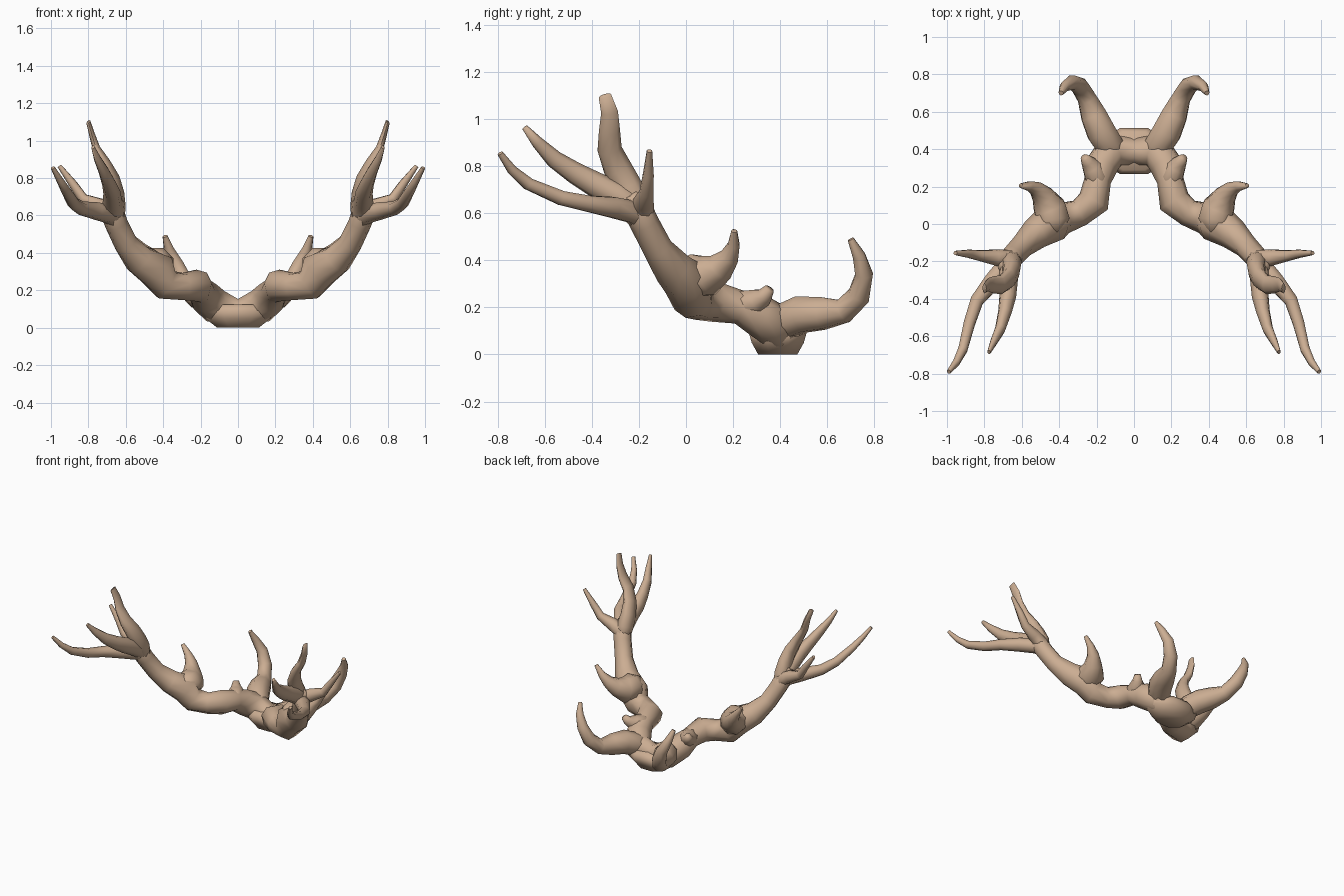
import bpy, bmesh, math
from mathutils import Vector

if "Cube" in bpy.data.objects:
    bpy.data.objects.remove(bpy.data.objects["Cube"])

mat = bpy.data.materials.new("antler_tan")
mat.diffuse_color = (0.60, 0.42, 0.29, 1)
mat.use_nodes = True
mat.node_tree.nodes["Principled BSDF"].inputs["Base Color"].default_value = mat.diffuse_color


def finish(name, bm, mirror=True):
    bmesh.ops.recalc_face_normals(bm, faces=bm.faces)
    me = bpy.data.meshes.new(name)
    bm.to_mesh(me)
    bm.free()
    me.materials.append(mat)
    ob = bpy.data.objects.new(name, me)
    bpy.context.collection.objects.link(ob)
    if mirror:
        ob.modifiers.new("mirror", 'MIRROR').use_axis[0] = True
    bpy.ops.object.select_all(action='DESELECT')
    ob.select_set(True)
    bpy.context.view_layer.objects.active = ob
    bpy.ops.object.shade_smooth_by_angle(angle=math.radians(80))
    return ob


def skin_rings(bm, rings, cap_start=True):
    n = len(rings[0])
    for a, b in zip(rings, rings[1:]):
        for i in range(n):
            j = (i + 1) % n
            bm.faces.new((a[i], a[j], b[j], b[i]))
    if cap_start:
        bm.faces.new(rings[0][::-1])
    bm.faces.new(rings[-1])


def tine(name, pts, squash=(1, 1, 1), centre_start=False, n=8):
    """Tapered tube through (x, y, z, radius); squash flattens it towards the tip."""
    bm = bmesh.new()
    P = [Vector(p[:3]) for p in pts]
    rings, u = [], Vector((0, 0, 1))
    for k, p in enumerate(P):
        t = Vector((0, 0, 0))
        if k > 0:
            t += (p - P[k - 1]).normalized()
        if k < len(P) - 1:
            t += (P[k + 1] - p).normalized()
        t.normalize()
        if centre_start and k == 0:
            t = Vector((1, 0, 0))
        u = u - t * u.dot(t)
        if u.length < 0.05:
            u = t.orthogonal()
        u.normalize()
        v = t.cross(u)
        f = min(1, 1.5 * k / (len(P) - 1))
        ring = []
        for i in range(n):
            a = 2 * math.pi * (i + 0.5) / n
            o = (u * math.cos(a) + v * math.sin(a)) * pts[k][3]
            ring.append(bm.verts.new(p + Vector([o[c] * (1 + (squash[c] - 1) * f) for c in range(3)])))
        rings.append(ring)
    skin_rings(bm, rings, not centre_start)
    return finish(name, bm)


# skull base with flat underside
bm = bmesh.new()
rings = []
for z, rx, ry in [(0, .12, .09), (.05, .19, .12), (.09, .20, .132), (.125, .15, .11)]:
    rings.append([bm.verts.new((rx * math.cos(a), .39 + ry * math.sin(a), z))
                  for a in [2 * math.pi * (i + .5) / 8 for i in range(8)]])
skin_rings(bm, rings)
finish("skull_base", bm, mirror=False)

# main beam
tine("main_beam", [
    (0, .39, .08, .08), (.12, .39, .115, .095), (.175, .31, .165, .09),
    (.195, .23, .20, .072), (.215, .12, .225, .087), (.29, .06, .22, .075),
    (.385, .03, .23, .088), (.435, .01, .31, .108), (.53, -.055, .365, .085),
    (.60, -.12, .45, .064), (.65, -.175, .555, .062), (.675, -.21, .625, .064),
    (.69, -.24, .68, .035)], centre_start=True)

# forward brow tine
tine("brow_tine", [
    (.09, .36, .11, .06), (.13, .42, .14, .08), (.175, .49, .17, .083),
    (.215, .58, .175, .074), (.25, .67, .185, .054), (.29, .735, .25, .05),
    (.33, .757, .34, .04), (.37, .735, .42, .028), (.39, .70, .49, .014)])

# short second tine
tine("short_tine", [
    (.18, .20, .19, .05), (.20, .25, .21, .067), (.225, .305, .228, .055),
    (.25, .335, .25, .035), (.265, .355, .28, .022)])

# middle tine
tine("middle_tine", [
    (.435, -.05, .34, .06), (.435, .02, .335, .098), (.452, .09, .335, .092),
    (.485, .145, .37, .064), (.52, .185, .415, .043), (.56, .203, .465, .027),
    (.605, .205, .525, .013)])

# crown tines start buried in the beam
root = (.645, -.165, .53, .035)
tine("crown_outer_tine", [
    root, (.67, -.185, .61, .05), (.74, -.18, .65, .045), (.83, -.168, .69, .03),
    (.88, -.16, .765, .024), (.955, -.155, .865, .012)])
tine("crown_rear_outer_tine", [
    root, (.68, -.22, .605, .055), (.76, -.31, .625, .05), (.84, -.41, .64, .04),
    (.88, -.53, .665, .036), (.915, -.67, .725, .03), (.95, -.74, .785, .022),
    (.99, -.79, .855, .013)], squash=(.9, 1, .9))
tine("crown_rear_inner_tine", [
    root, (.665, -.22, .63, .06), (.672, -.30, .68, .058), (.675, -.39, .725, .054),
    (.69, -.47, .77, .047), (.715, -.56, .83, .038), (.75, -.63, .90, .026),
    (.775, -.685, .965, .013)], squash=(.75, 1, 1))
tine("crown_upper_tine", [
    root, (.655, -.21, .64, .064), (.655, -.25, .715, .064), (.67, -.29, .79, .062),
    (.71, -.325, .875, .052), (.755, -.325, .95, .045), (.78, -.325, 1.03, .036),
    (.80, -.345, 1.10, .027)], squash=(.4, 1, 1))
